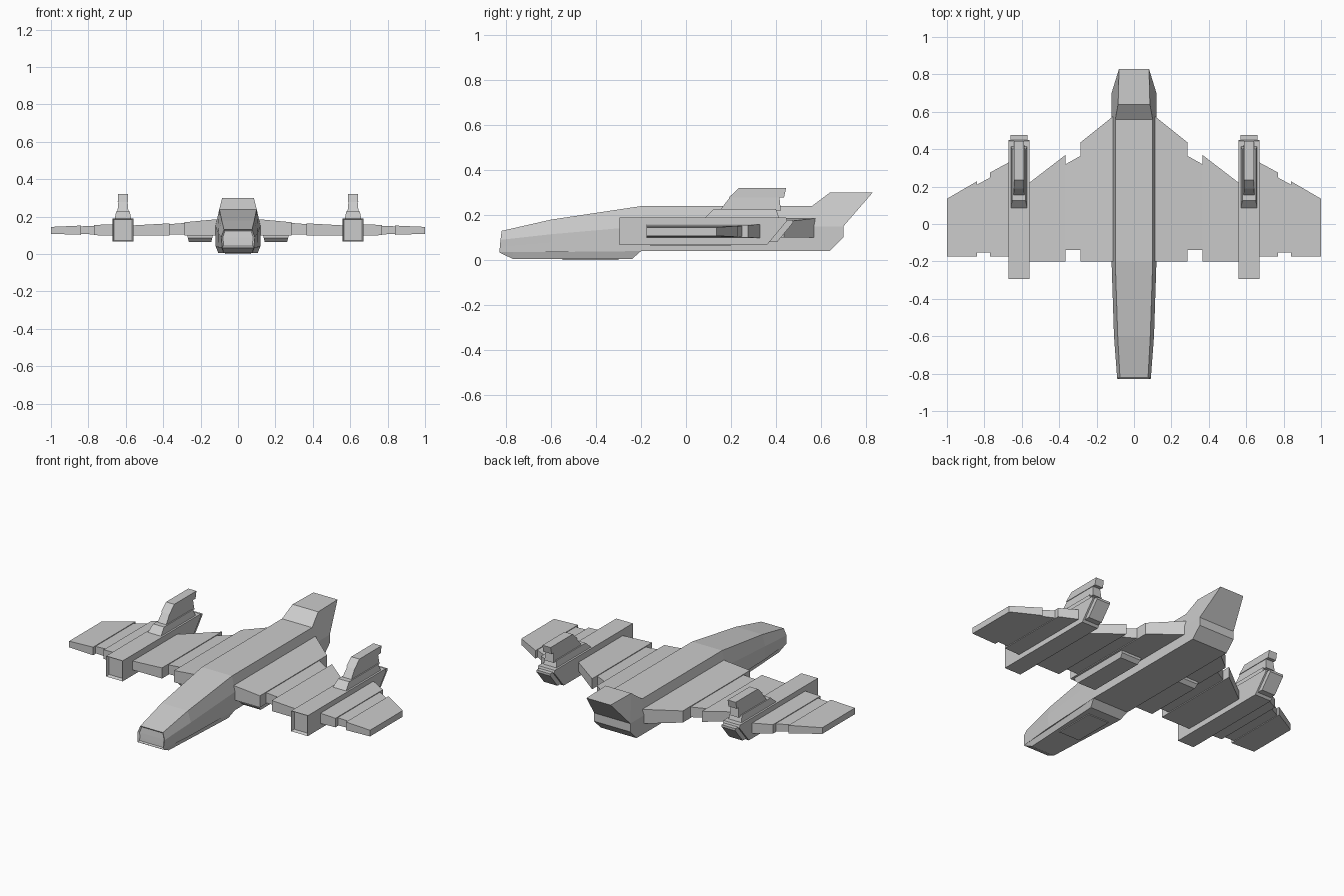
import bpy, bmesh

if "Cube" in bpy.data.objects:
    bpy.data.objects.remove(bpy.data.objects["Cube"])


def finish(name, bm, mirror=False):
    bmesh.ops.remove_doubles(bm, verts=bm.verts, dist=1e-5)
    bmesh.ops.recalc_face_normals(bm, faces=bm.faces)
    me = bpy.data.meshes.new(name)
    bm.to_mesh(me)
    bm.free()
    ob = bpy.data.objects.new(name, me)
    bpy.context.collection.objects.link(ob)
    if mirror:
        mod = ob.modifiers.new("mirror", 'MIRROR')
        mod.use_mirror_merge = False
    return ob


def recess_front(bm, thickness, depth):
    """Inset the face(s) pointing to -y and push the inset inwards."""
    bmesh.ops.recalc_face_normals(bm, faces=bm.faces)
    bm.normal_update()
    ymin = min(v.co.y for v in bm.verts)
    front = [f for f in bm.faces if f.normal.y < -0.9
             and f.calc_center_median().y < ymin + 0.02]
    bmesh.ops.inset_region(bm, faces=front, thickness=thickness)
    for v in {v for f in front for v in f.verts}:
        v.co.y += depth


def prism(bm, profile, cx, half, half_top=None):
    """Extrude a (y, z) side profile across x; may narrow towards its top."""
    zs = [z for _, z in profile]
    z0, dz = min(zs), max(zs) - min(zs)
    top = half if half_top is None else half_top

    def side(s):
        return [bm.verts.new((cx + s * (half + (top - half) * (z - z0) / dz), y, z))
                for y, z in profile]
    a, b = side(-1), side(1)
    n = len(profile)
    bm.faces.new(a)
    bm.faces.new(b[::-1])
    for i in range(n):
        j = (i + 1) % n
        bm.faces.new((a[i], b[i], b[j], a[j]))


def loft(bm, rings):
    """Loft symmetric rings given as right-hand points from bottom to top."""
    R = [[[bm.verts.new((s * x, y, z)) for x, y, z in r] for s in (-1, 1)] for r in rings]
    n = len(rings[0])
    for r, q in zip(R, R[1:]):
        for s in (0, 1):
            for i in range(n - 1):
                bm.faces.new((r[s][i], r[s][i + 1], q[s][i + 1], q[s][i]))
        for i in (0, n - 1):
            bm.faces.new((r[0][i], r[1][i], q[1][i], q[0][i]))
    for r in (R[0], R[-1]):
        for i in range(n - 1):
            bm.faces.new((r[0][i], r[1][i], r[1][i + 1], r[0][i + 1]))


# Fuselage: low edge, mid side, chine, top edge, with an upswept tail
def section(y, low, mid, chine, top):
    return [(x, y, z) for x, z in (low, mid, chine, top)]


tail = [(.12, .64, .04), (.12, .70, .10), (.12, .70, .15)]
bm = bmesh.new()
loft(bm, [
    [(.085, -.83, .035), (.087, -.828, .06), (.09, -.825, .09), (.075, -.82, .13)],
    section(-.6, (.105, .036), (.106, .08), (.107, .115), (.087, .18)),
    section(-.2, (.12, .04), (.12, .10), (.12, .15), (.10, .24)),
    section(.56, (.12, .04), (.12, .10), (.12, .15), (.10, .24)),
    tail + [(.085, .64, .30)],
    tail + [(.08, .83, .30)],
])
recess_front(bm, .009, .008)
finish("fuselage", bm)

# Chin under the forward fuselage, with a belly hatch
bm = bmesh.new()
loft(bm, [
    [(.083, -.829, .033), (.085, -.829, .036)],
    [(.078, -.77, .005), (.09, -.77, .038)],
    [(.105, -.24, .005), (.118, -.24, .042)],
    [(.119, -.20, .040), (.12, -.20, .042)],
])
finish("chin", bm)
bm = bmesh.new()
prism(bm, [(-.55, 0), (-.30, 0), (-.30, .01), (-.55, .01)], 0, .07)
finish("belly_hatch", bm)

# Wing panels: x, front y, rear y, bottom z, top z at each end
panels = {
    "wing_root": ((.10, -.20, .585, .10, .187), (.285, -.20, .437, .10, .170)),
    "wing_inner_joint": ((.285, -.14, .365, .105, .166), (.365, -.14, .32, .105, .160)),
    "wing_inner": ((.365, -.20, .37, .10, .164), (.58, -.20, .205, .10, .152)),
    "wing_outer": ((.65, -.175, .34, .097, .160), (.77, -.175, .275, .101, .155)),
    "wing_outer_joint": ((.77, -.153, .248, .105, .151), (.84, -.153, .21, .107, .148)),
    "wing_tip": ((.84, -.175, .228, .103, .152), (1.0, -.175, .135, .108, .145)),
}
for name, ends in panels.items():
    bm = bmesh.new()
    a, b = [[bm.verts.new((x, y, z)) for y, z in ((f, lo), (r, lo), (r, hi), (f, hi))]
            for x, f, r, lo, hi in ends]
    bm.faces.new(a)
    bm.faces.new(b)
    for i in range(4):
        j = (i + 1) % 4
        bm.faces.new((a[i], a[j], b[j], b[i]))
    finish(name, bm, True)

# Underwing pods
bm = bmesh.new()
prism(bm, [(-.18, .105), (-.18, .085), (-.16, .065), (.20, .065), (.22, .085), (.22, .105)],
      .203, .06, .07)
finish("underwing_pod", bm, True)

# Engine nacelles with recessed intakes and slanted rears
NX = .615
bm = bmesh.new()
prism(bm, [(-.295, .067), (.36, .067), (.45, .175), (.445, .19), (-.295, .19)], NX, .055)
recess_front(bm, .009, .02)
finish("nacelle", bm, True)

# Slanted exhaust behind each nacelle
bm = bmesh.new()
prism(bm, [(.34, .08), (.405, .08), (.475, .165), (.475, .178), (.41, .178)], NX, .045)
finish("exhaust", bm, True)

# Stepped fin on each nacelle: base, blade, cap
for name, prof, h0, h1 in (
    ("fin_base", [(.08, .185), (.125, .228), (.40, .228), (.415, .185)], .045, .036),
    ("fin_blade", [(.15, .22), (.165, .24), (.20, .285), (.415, .285), (.422, .22)], .03, .024),
    ("fin_cap", [(.19, .278), (.235, .32), (.445, .32), (.436, .278)], .028, .027),
):
    bm = bmesh.new()
    prism(bm, prof, NX, h0, h1)
    finish(name, bm, True)
